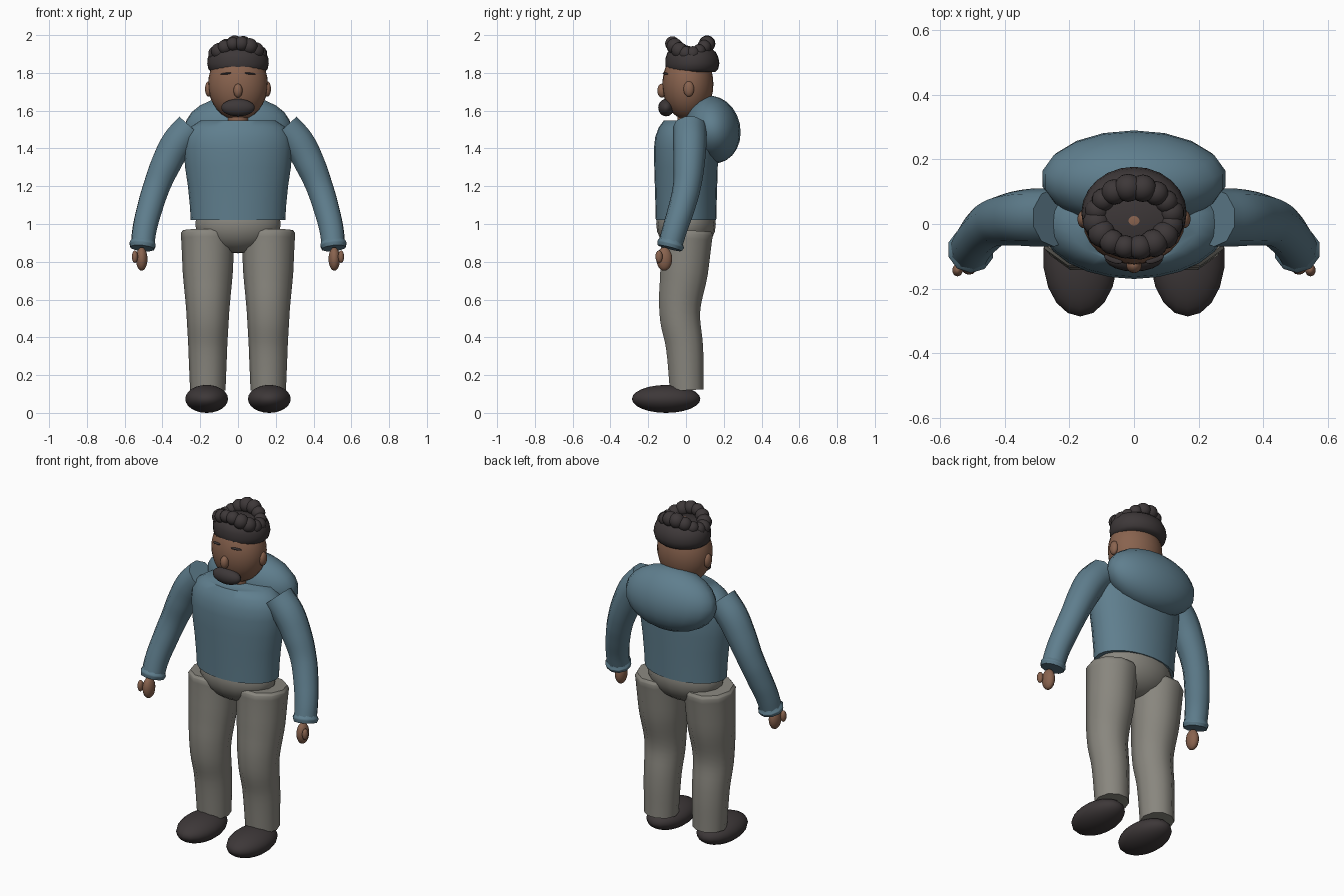
import bpy
import math

if "Cube" in bpy.data.objects:
    bpy.data.objects.remove(bpy.data.objects["Cube"], do_unlink=True)


def material(name, rgb):
    mat = bpy.data.materials.new(name)
    mat.use_nodes = True
    color = (*rgb, 1)
    mat.diffuse_color = color
    bsdf = next(n for n in mat.node_tree.nodes if n.type == 'BSDF_PRINCIPLED')
    bsdf.inputs["Base Color"].default_value = color
    bsdf.inputs["Roughness"].default_value = 0.8
    return mat


BLUE = material("sweater_blue", (0.115, 0.21, 0.27))
GREY = material("trouser_grey", (0.25, 0.24, 0.21))
DARK = material("hair_black", (0.047, 0.039, 0.04))
SKIN = material("skin_brown", (0.25, 0.125, 0.077))


def finish(obj, name, mat, angle=50):
    obj.name = obj.data.name = name
    obj.data.materials.clear()
    obj.data.materials.append(mat)
    bpy.ops.object.select_all(action='DESELECT')
    obj.select_set(True)
    bpy.context.view_layer.objects.active = obj
    bpy.ops.object.shade_smooth_by_angle(angle=math.radians(angle))
    return obj


def ball(name, mat, center, radii, rot=(0, 0, 0), segments=18, rings=12):
    bpy.ops.mesh.primitive_uv_sphere_add(segments=segments, ring_count=rings,
                                         location=center, rotation=rot)
    obj = bpy.context.object
    obj.scale = radii
    return finish(obj, name, mat)


def tube(name, mat, points, side=1):
    """Smooth capped tube through (x, y, z, radius) points."""
    curve = bpy.data.curves.new(name, 'CURVE')
    curve.dimensions = '3D'
    curve.bevel_depth = 1
    curve.bevel_resolution = 3
    curve.resolution_u = 5
    curve.use_fill_caps = True
    spline = curve.splines.new('BEZIER')
    spline.bezier_points.add(len(points) - 1)
    for bp, (x, y, z, r) in zip(spline.bezier_points, points):
        bp.co = (x * side, y, z)
        bp.radius = r
        bp.handle_left_type = bp.handle_right_type = 'AUTO'
    obj = bpy.data.objects.new(name, curve)
    bpy.context.collection.objects.link(obj)
    bpy.ops.object.select_all(action='DESELECT')
    obj.select_set(True)
    bpy.context.view_layer.objects.active = obj
    bpy.ops.object.convert(target='MESH')
    return finish(bpy.context.object, name, mat)


def loft(name, mat, rings, count=24):
    """Stack of capped ellipses given as (z, x radius, y radius, y centre)."""
    verts, faces = [], []
    for z, rx, ry, cy in rings:
        for i in range(count):
            a = math.tau * i / count
            verts.append((rx * math.cos(a), cy + ry * math.sin(a), z))
    for k in range(len(rings) - 1):
        for i in range(count):
            a, b = k * count + i, k * count + (i + 1) % count
            faces.append((a, b, b + count, a + count))
    faces.append(tuple(reversed(range(count))))
    faces.append(tuple(range(len(verts) - count, len(verts))))
    mesh = bpy.data.meshes.new(name)
    mesh.from_pydata(verts, [], faces)
    obj = bpy.data.objects.new(name, mesh)
    bpy.context.collection.objects.link(obj)
    return finish(obj, name, mat)


# Torso, hood and hips
loft("torso", BLUE, [(1.02, 0.25, 0.16, 0), (1.1, 0.255, 0.162, 0), (1.2, 0.265, 0.165, 0),
                     (1.3, 0.28, 0.168, 0), (1.4, 0.288, 0.17, 0), (1.46, 0.282, 0.163, 0),
                     (1.51, 0.255, 0.145, 0), (1.547, 0.2, 0.118, 0)])
ball("hood", BLUE, (0, 0.14, 1.5), (0.287, 0.148, 0.18), (math.radians(12), 0, 0))
ball("hips", GREY, (0, 0, 1.0), (0.23, 0.158, 0.155))

# Limbs
for side, label in ((1, "left"), (-1, "right")):
    tube(label + "_leg", GREY, [(0.16, 0.007, 0.967, 0.132), (0.16, 0.006, 0.95, 0.143),
                                (0.16, -0.01, 0.75, 0.133), (0.16, -0.033, 0.53, 0.113),
                                (0.16, -0.008, 0.35, 0.103), (0.16, 0.004, 0.12, 0.094)], side)
    ball(label + "_shoe", DARK, (side * 0.166, -0.105, 0.074), (0.115, 0.181, 0.074))
    tube(label + "_sleeve", BLUE, [(0.247, 0.02, 1.511, 0.09), (0.32, 0.02, 1.43, 0.089),
                                   (0.38, 0.016, 1.32, 0.083), (0.43, 0.005, 1.2, 0.074),
                                   (0.468, -0.025, 1.08, 0.07), (0.495, -0.06, 0.97, 0.066),
                                   (0.505, -0.083, 0.89, 0.064)], side)
    tube(label + "_cuff", BLUE, [(0.503, -0.075, 0.912, 0.062), (0.505, -0.081, 0.892, 0.073),
                                 (0.507, -0.086, 0.872, 0.066)], side)
    ball(label + "_hand", SKIN, (side * 0.51, -0.115, 0.815), (0.031, 0.042, 0.062))
    ball(label + "_thumb", SKIN, (side * 0.546, -0.143, 0.827), (0.016, 0.019, 0.033))

# Head
loft("neck", SKIN, [(1.5, 0.055, 0.055, 0.01), (1.62, 0.055, 0.055, 0.01)])
ball("head", SKIN, (0, 0.01, 1.74), (0.158, 0.135, 0.19), segments=24, rings=16)
ball("nose", SKIN, (0, -0.127, 1.706), (0.024, 0.025, 0.037))
ball("beard", DARK, (0, -0.105, 1.616), (0.09, 0.042, 0.046))
for side, label in ((1, "left"), (-1, "right")):
    ball(label + "_ear", SKIN, (side * 0.155, 0.015, 1.715), (0.02, 0.028, 0.041))
    ball(label + "_eye", DARK, (side * 0.064, -0.108, 1.796), (0.03, 0.012, 0.005),
         (0, math.radians(6 * side), math.radians(20 * side)))

# Hair: a rounded band with a ring of curls, higher at front and back
loft("hair_cap", DARK, [(1.805, 0.14, 0.125, 0.03), (1.82, 0.157, 0.138, 0.032),
                        (1.85, 0.163, 0.143, 0.034), (1.88, 0.16, 0.14, 0.032),
                        (1.91, 0.147, 0.128, 0.03), (1.928, 0.12, 0.105, 0.03)])
CURLS = 16
for i in range(CURLS):
    a = math.tau * (i + 0.4) / CURLS
    lift = math.sin(a) ** 2
    size = 0.04 + 0.004 * math.sin(5 * i)
    ball("curl", DARK, (0.117 * math.cos(a), 0.02 + 0.093 * math.sin(a), 1.9 + 0.056 * lift),
         (size, size, size), segments=14, rings=10)
